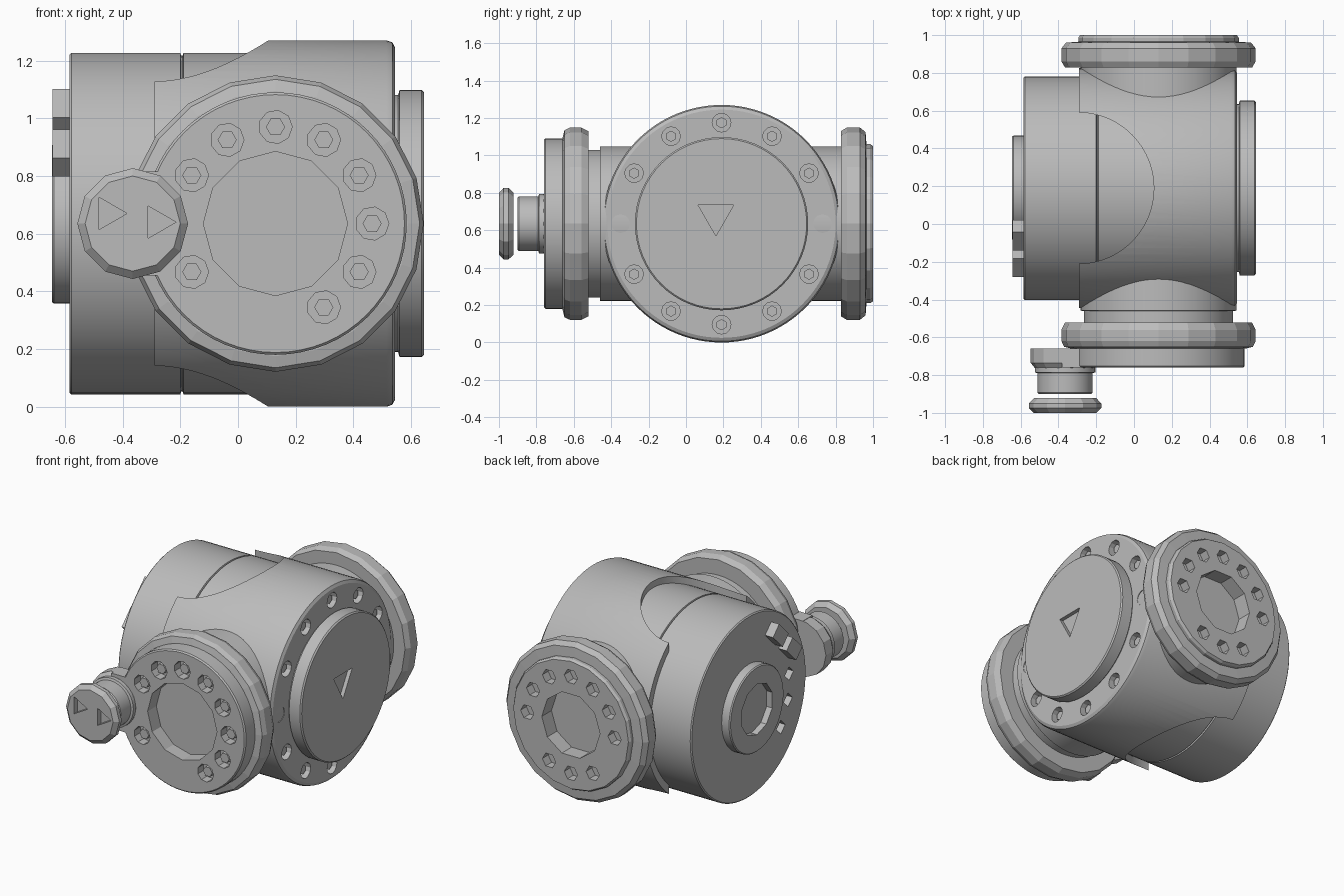
import bpy
import bmesh
from math import radians, sin, cos, pi
from mathutils import Matrix, Vector

cube = bpy.data.objects.get("Cube")
if cube:
    bpy.data.objects.remove(cube)

metal = bpy.data.materials.new("grey_metal")
metal.use_nodes = True
GREY = (0.5, 0.5, 0.5, 1)
metal.diffuse_color = GREY
metal.node_tree.nodes["Principled BSDF"].inputs["Base Color"].default_value = GREY

CZ = 0.635           # height of every main axis
BODY = (0.19, CZ)    # y, z of the axis along x
PORT = (0.13, CZ)    # x, z of the axis along y
KNOB = (-0.365, 0.635)


def placing(axis, centre):
    """Matrix that lays local z along a world axis through the centre."""
    a, b = centre
    if axis == "X":
        return Matrix.Translation((0, a, b)) @ Matrix.Rotation(pi / 2, 4, "Y")
    if axis == "Y":
        return Matrix.Translation((a, 0, b)) @ Matrix.Rotation(-pi / 2, 4, "X")
    return Matrix.Translation((a, b, 0))


def finish(name, bm):
    bmesh.ops.recalc_face_normals(bm, faces=bm.faces)
    mesh = bpy.data.meshes.new(name)
    bm.to_mesh(mesh)
    bm.free()
    mesh.materials.append(metal)
    ob = bpy.data.objects.new(name, mesh)
    bpy.context.collection.objects.link(ob)
    return ob


def add_turned(bm, profile, axis, centre, sides):
    """Spin a (radius, position) profile into a closed solid."""
    part = bmesh.new()
    pts = [(0, profile[0][1])] + profile + [(0, profile[-1][1])]
    verts = [part.verts.new((r, 0, h)) for r, h in pts]
    edges = [part.edges.new(pair) for pair in zip(verts, verts[1:])]
    bmesh.ops.spin(part, geom=verts + edges, cent=(0, 0, 0), axis=(0, 0, 1),
                   angle=2 * pi, steps=sides)
    bmesh.ops.remove_doubles(part, verts=part.verts, dist=0.0002)
    bmesh.ops.recalc_face_normals(part, faces=part.faces)
    part.transform(placing(axis, centre))
    temp = bpy.data.meshes.new("temp")
    part.to_mesh(temp)
    part.free()
    bm.from_mesh(temp)
    bpy.data.meshes.remove(temp)


def turned(name, profile, axis, centre, sides=64):
    bm = bmesh.new()
    add_turned(bm, profile, axis, centre, sides)
    return finish(name, bm)


def rods(name, spots, radius, start, end, axis, sides):
    """Many equal prisms in one object."""
    bm = bmesh.new()
    for spot in spots:
        add_turned(bm, [(radius, start), (radius, end)], axis, spot, sides)
    return finish(name, bm)


def box(name, centre, size, tilt=0):
    bm = bmesh.new()
    bmesh.ops.create_cube(bm, size=1)
    bm.transform(Matrix.Translation(centre) @ Matrix.Rotation(tilt, 4, "X")
                 @ Matrix.Diagonal(Vector((*size, 1))))
    return finish(name, bm)


def cut(ob, cutter):
    mod = ob.modifiers.new("cut", "BOOLEAN")
    mod.object = cutter
    mod.operation = "DIFFERENCE"
    mod.solver = "EXACT"
    bpy.context.view_layer.update()
    graph = bpy.context.evaluated_depsgraph_get()
    ob_mesh = bpy.data.meshes.new_from_object(ob.evaluated_get(graph))
    ob.modifiers.clear()
    ob.data = ob_mesh
    bpy.data.objects.remove(cutter)


def smooth(*obs):
    bpy.ops.object.select_all(action="DESELECT")
    for ob in obs:
        ob.select_set(True)
    bpy.context.view_layer.objects.active = obs[0]
    bpy.ops.object.shade_smooth_by_angle(angle=radians(28))


def circle(centre, radius, steps):
    """Points on a bolt circle at thirty degree steps."""
    return [(centre[0] + radius * cos(k * pi / 6),
             centre[1] + radius * sin(k * pi / 6)) for k in steps]


# Motor drum with its seam groove
drum = turned("motor_drum", [(0.585, -0.585), (0.592, -0.578), (0.592, -0.2),
                             (0.582, -0.197), (0.582, -0.192), (0.592, -0.189),
                             (0.592, 0.3)], "X", BODY, 96)

# Outer housing, scalloped above and below, with bolt holes in its end
housing = turned("housing", [(0.635, -0.29), (0.635, 0.515), (0.628, 0.535),
                             (0.61, 0.545)], "X", BODY, 96)
cut(housing, rods("scallop", [(-0.295, 0.19)], 0.4, -1, 2, "Z", 96))
end_bolts = circle(BODY, 0.54, range(12))
cut(housing, rods("end_holes", end_bolts, 0.05, 0.485, 0.7, "X", 12))
rods("end_bolts", end_bolts, 0.03, 0.47, 0.525, "X", 6)

# End cap with a shallow triangular dent
cap = turned("end_cap", [(0.445, 0.53), (0.445, 0.555), (0.463, 0.56),
                         (0.463, 0.637), (0.455, 0.645)], "X", BODY, 64)
cut(cap, rods("dent", [(0.16, 0.68)], 0.11, 0.62, 0.7, "X", 3))

# Cross tube carrying both ports
tube = turned("cross_tube", [(0.395, -0.56), (0.395, -0.46), (0.413, -0.459),
                             (0.413, 0.85)], "Y", PORT)

# Front flange and its face plate
turned("front_flange", [(0.46, -0.66), (0.5, -0.65), (0.514, -0.62),
                        (0.514, -0.56), (0.495, -0.522)], "Y", PORT, 20)
plate = turned("front_plate", [(0.447, -0.76), (0.455, -0.752),
                               (0.455, -0.64)], "Y", PORT)
cut(plate, rods("front_recess", [PORT], 0.25, -0.9, -0.67, "Y", 12))
front_bolts = circle(PORT, 0.335, [0, 1, 2, 3, 4, 5, 7, 10, 11])
cut(plate, rods("front_holes", front_bolts, 0.058, -0.9, -0.7, "Y", 9))
rods("front_bolts", front_bolts, 0.033, -0.738, -0.69, "Y", 6)

# Rear flange with raised face
rear = turned("rear_flange", [(0.495, 0.828), (0.514, 0.86), (0.514, 0.93),
                              (0.49, 0.96), (0.425, 0.965), (0.425, 0.985),
                              (0.415, 1.0)], "Y", PORT, 20)
cut(rear, rods("rear_recess", [PORT], 0.21, 0.9, 1.1, "Y", 10))
rear_bolts = circle(PORT, 0.315, [0, 1, 2, 3, 4, 5, 6, 8, 9, 10])
cut(rear, rods("rear_holes", rear_bolts, 0.048, 0.94, 1.1, "Y", 6))

# Crank arm, pin and knob
box("crank_arm", (-0.305, -0.71, KNOB[1]), (0.15, 0.1, 0.36))
turned("crank_lobe", [(0.15, -0.775), (0.182, -0.735), (0.182, -0.66)],
       "Y", KNOB, 14)
pin = turned("crank_pin", [(0.14, -0.9), (0.146, -0.893), (0.146, -0.79),
                           (0.16, -0.785), (0.16, -0.76)], "Y", KNOB, 40)
knob = turned("crank_knob", [(0.165, -1.0), (0.192, -0.975), (0.192, -0.95),
                             (0.165, -0.922)], "Y", KNOB, 12)
cut(knob, rods("knob_dents", [(-0.45, 0.67), (-0.28, 0.64)],
               0.065, -1.1, -0.965, "Y", 3))

# Motor end hub with its socket, and the connector blocks beside it
hub = turned("motor_hub", [(0.272, -0.645), (0.278, -0.638),
                           (0.278, -0.575)], "X", BODY, 48)
cut(hub, rods("hub_socket", [BODY], 0.165, -0.8, -0.605, "X", 10))
for n, (y, z) in enumerate([(-0.06, 1.02), (-0.2, 0.88)]):
    box(f"connector_{n + 1}", (-0.605, y, z), (0.075, 0.14, 0.09), pi / 4)
slot_spots = [(BODY[0] + 0.42 * cos(a), CZ + 0.42 * sin(a))
              for a in (radians(172), radians(195), radians(218))]
cut(drum, rods("connector_slots", slot_spots, 0.045, -0.7, -0.54, "X", 4))

smooth(drum, housing, cap, tube, plate, pin, hub)
